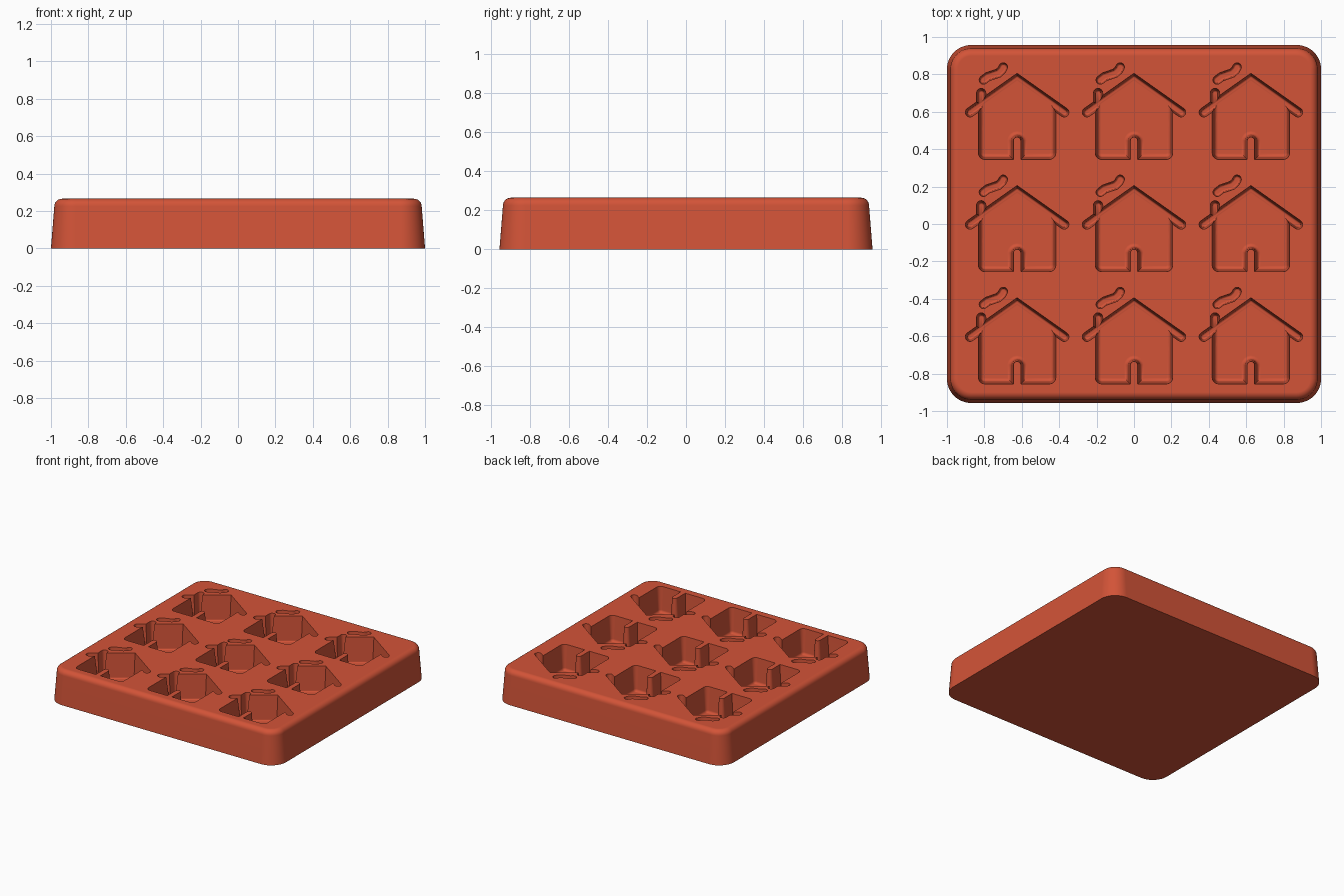
import bpy, bmesh, math
from mathutils import Vector

cube = bpy.data.objects.get("Cube")
if cube:
    bpy.data.objects.remove(cube)

TOP = 0.265
terracotta = bpy.data.materials.new("terracotta_red")
terracotta.use_nodes = True
color = (0.65, 0.088, 0.039, 1)
terracotta.diffuse_color = color
terracotta.node_tree.nodes["Principled BSDF"].inputs["Base Color"].default_value = color


def arc(cx, cy, r, start, end, n=8):
    angles = [math.radians(start + (end - start) * i / n) for i in range(n + 1)]
    return [Vector((cx + r * math.cos(a), cy + r * math.sin(a))) for a in angles]


def side_shift(before, here, after, d):
    """Move a point d to the left of the path, mitred at the bend."""
    a, b = (here - before).normalized(), (after - here).normalized()
    na, nb = Vector((-a.y, a.x)), Vector((-b.y, b.x))
    return here + (na + nb) * (d / (1 + na.dot(nb)))


def inset(pts, d):
    n = len(pts)
    return [side_shift(pts[i - 1], pts[i], pts[(i + 1) % n], d) for i in range(n)]


def ribbon(path, r):
    """Counter-clockwise outline of a round-ended stroke."""
    path = [Vector(p) for p in path]
    first, last = path[1] - path[0], path[-1] - path[-2]
    mids = [path[i - 1:i + 2] for i in range(1, len(path) - 1)]
    a0 = math.degrees(math.atan2(first.y, first.x))
    a1 = math.degrees(math.atan2(last.y, last.x))
    right = [side_shift(*m, -r) for m in mids]
    left = [side_shift(*m, r) for m in reversed(mids)]
    return (arc(*path[0], r, a0 + 90, a0 + 270) + right
            + arc(*path[-1], r, a1 - 90, a1 + 90) + left)


def loft(name, outline, levels, centres=((0, 0),)):
    """Stack inset copies of an outline at (z, inset) levels."""
    bm = bmesh.new()
    for cx, cy in centres:
        rings = [[bm.verts.new((p.x + cx, p.y + cy, z)) for p in inset(outline, d)]
                 for z, d in levels]
        n = len(outline)
        for low, high in zip(rings, rings[1:]):
            for i in range(n):
                j = (i + 1) % n
                bm.faces.new((low[i], low[j], high[j], high[i]))
        bm.faces.new(rings[0][::-1])
        bm.faces.new(rings[-1])
    bmesh.ops.recalc_face_normals(bm, faces=bm.faces)
    mesh = bpy.data.meshes.new(name)
    bm.to_mesh(mesh)
    bm.free()
    mesh.materials.append(terracotta)
    obj = bpy.data.objects.new(name, mesh)
    bpy.context.collection.objects.link(obj)
    return obj


def pocket(depth, draft, fillet):
    """Drafted pocket walls with a rounded foot, from the floor up."""
    foot = [(TOP - depth + fillet * (1 - math.cos(t)), draft + fillet * (1 - math.sin(t)))
            for t in (math.radians(22.5 * k) for k in range(5))]
    return foot + [(TOP, 0), (TOP + 0.02, 0)]


# Tray block: tapered sides and a rounded top rim
R, X, Y = 0.13, 1.0, 0.957
footprint = (arc(X - R, Y - R, R, 0, 90, 12) + arc(R - X, Y - R, R, 90, 180, 12)
             + arc(R - X, R - Y, R, 180, 270, 12) + arc(X - R, R - Y, R, 270, 360, 12))
rim = [(TOP - 0.04 * (1 - math.sin(t)), 0.018 + 0.04 * (1 - math.cos(t)))
       for t in (math.radians(15 * k) for k in range(7))]
tray = loft("mould_tray", footprint, [(0, 0)] + rim)

# House pocket outline, with a raised door left standing in it
W, B = 0.207, -0.255
house = ([Vector((0.02, B))] + arc(W - 0.035, B + 0.035, 0.035, -90, 0)
         + [Vector((W, 0.057)), Vector((0, 0.203)), Vector((-W, 0.057))]
         + arc(0.035 - W, B + 0.035, 0.035, 180, 270)
         + [Vector((-0.02, B))] + arc(0, -0.155, 0.02, 180, 0))
roof = ribbon([(-0.252, -0.003), (0, 0.175), (0.252, -0.003)], 0.025)
chimney = ribbon([(-0.192, 0.03), (-0.192, 0.1)], 0.025)
smoke = ribbon([(-0.18, 0.17), (-0.158, 0.187), (-0.132, 0.196),
                (-0.1, 0.207), (-0.082, 0.224), (-0.074, 0.239)], 0.023)

# Cut a three by three grid of houses
grid = [(x, y) for x in (-0.625, 0, 0.625) for y in (-0.6, 0, 0.6)]
cutters = [loft("house_cutter", house, pocket(0.2, 0.012, 0.02), grid),
           loft("roof_cutter", roof, pocket(0.198, 0.01, 0.01), grid),
           loft("chimney_cutter", chimney, pocket(0.196, 0.01, 0.01), grid),
           loft("smoke_cutter", smoke, pocket(0.12, 0.005, 0.01), grid)]
bpy.ops.object.select_all(action='DESELECT')
bpy.context.view_layer.objects.active = tray
tray.select_set(True)
for cutter in cutters:
    cutter.hide_render = True
    mod = tray.modifiers.new("cut", 'BOOLEAN')
    mod.operation, mod.solver, mod.object = 'DIFFERENCE', 'EXACT', cutter
    bpy.ops.object.modifier_apply(modifier=mod.name)
    bpy.data.objects.remove(cutter)

# Smooth rounded edges, flat large faces
bpy.ops.object.shade_smooth_by_angle(angle=math.radians(35))
mod = tray.modifiers.new("flat_shading", 'WEIGHTED_NORMAL')
mod.keep_sharp = True
